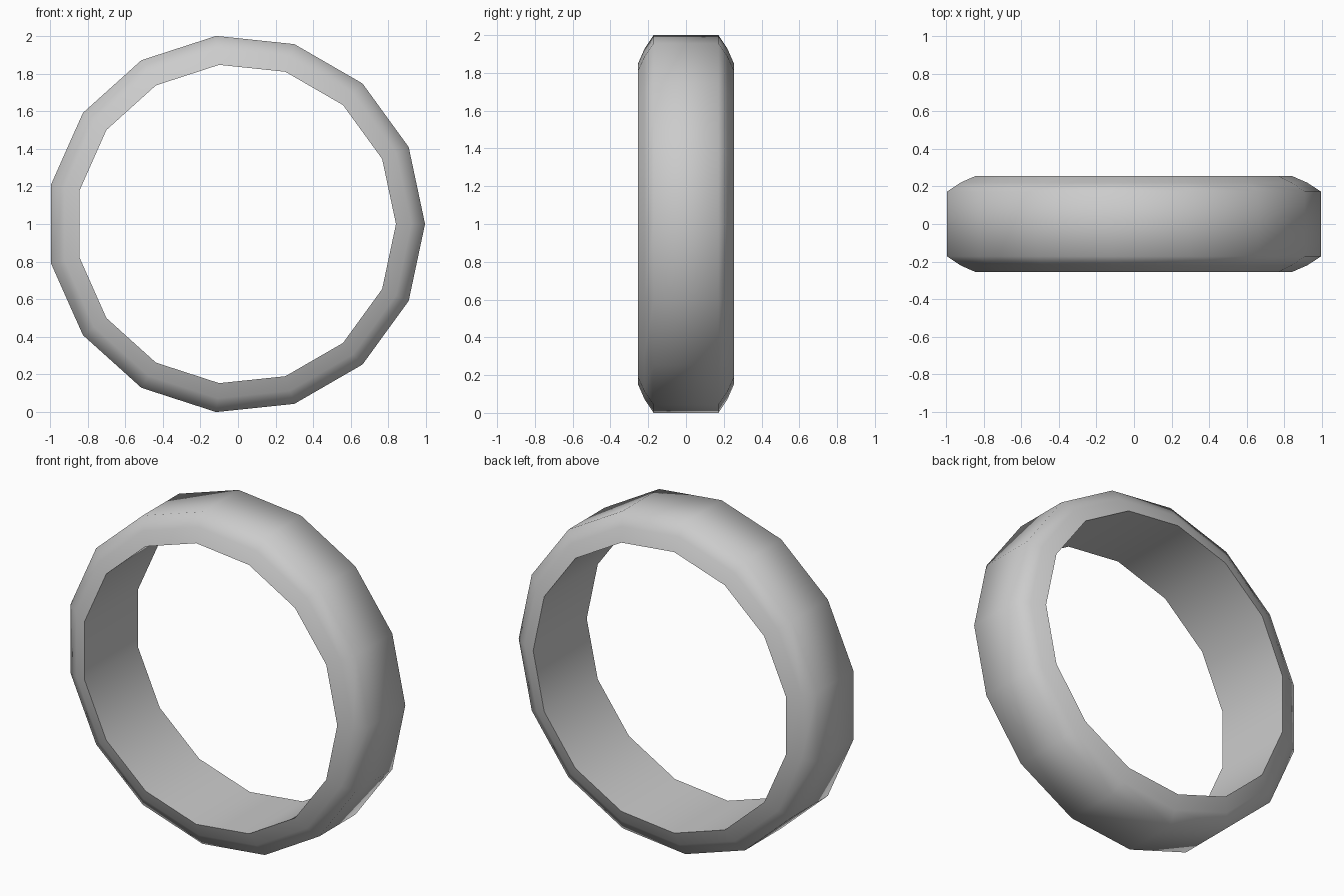
import bpy, bmesh
from math import cos, sin, pi, radians

if "Cube" in bpy.data.objects:
    bpy.data.objects.remove(bpy.data.objects["Cube"])

SIDES = 15
# Cross-section as (radius, y): straight bore, bevelled rims, flat outer band
half = [(1.0055, 0.172), (0.932, 0.22), (0.851, 0.255)]
profile = half + [(r, -y) for r, y in reversed(half)]

# Ring band: the section swept around the y axis
bm = bmesh.new()
rings = []
for i in range(SIDES):
    a = 2 * pi * i / SIDES
    rings.append([bm.verts.new((r * cos(a) - 0.011, y, r * sin(a) + 1.0))
                  for r, y in profile])
n = len(profile)
for i in range(SIDES):
    a, b = rings[i], rings[(i + 1) % SIDES]
    for j in range(n):
        k = (j + 1) % n
        bm.faces.new((a[j], a[k], b[k], b[j]))
bmesh.ops.recalc_face_normals(bm, faces=bm.faces)
mesh = bpy.data.meshes.new("ring_band")
bm.to_mesh(mesh)
bm.free()

ring = bpy.data.objects.new("ring_band", mesh)
bpy.context.collection.objects.link(ring)
bpy.context.view_layer.objects.active = ring
ring.select_set(True)
# Soft outer bevels, crisp inner rims
bpy.ops.object.shade_smooth_by_angle(angle=radians(75))
